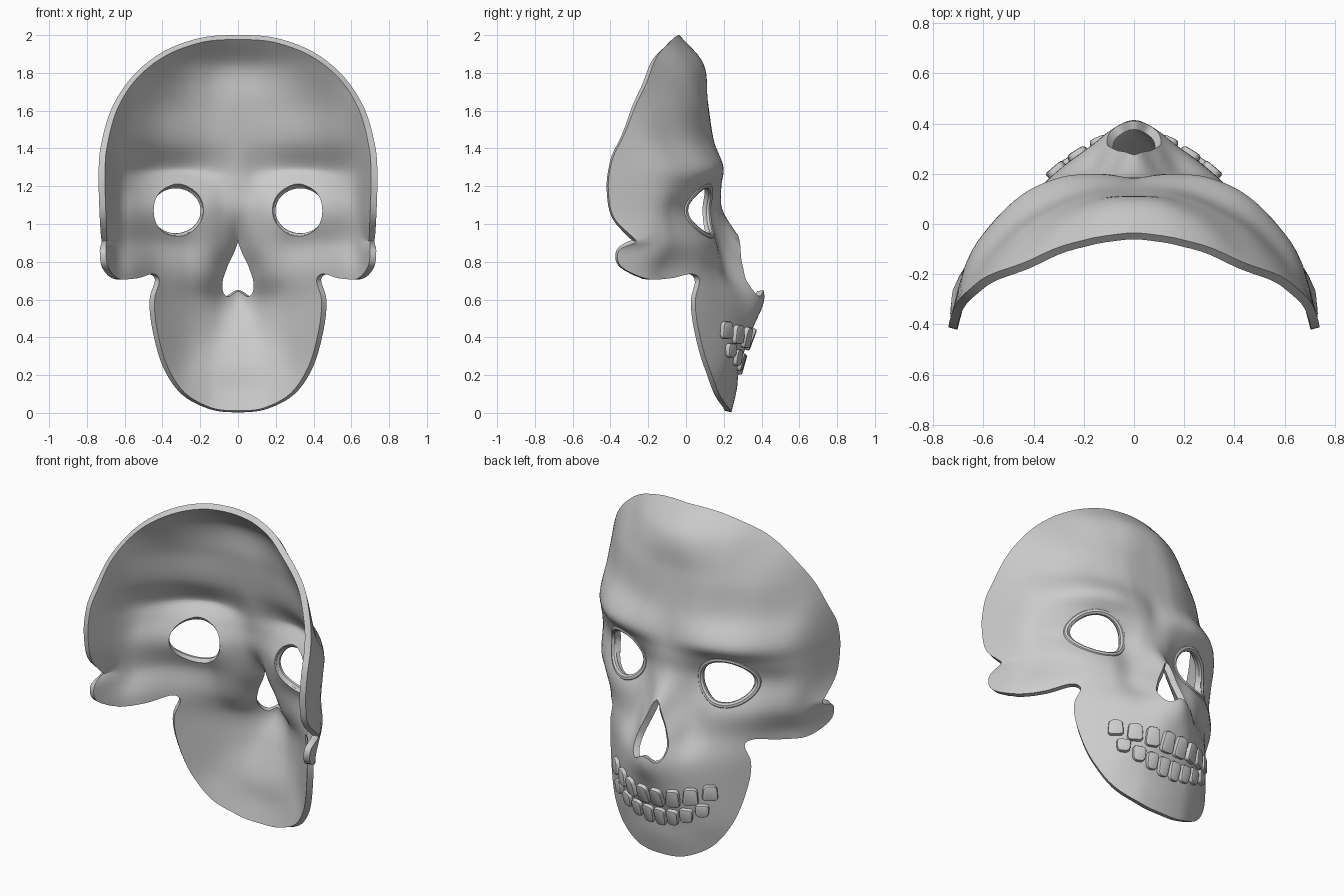
import bpy, bmesh, math
from mathutils import Vector, Matrix
from mathutils.geometry import delaunay_2d_cdt

if "Cube" in bpy.data.objects:
    bpy.data.objects.remove(bpy.data.objects["Cube"])


def hermite(xs, ys, t, flat_start=False):
    """Smooth interpolation through (xs, ys)."""
    t = max(xs[0], min(xs[-1], t))
    n = len(xs)
    i = max(k for k in range(n - 1) if xs[k] <= t)

    def slope(k):
        if k == 0 and flat_start:
            return 0.0
        a, b = max(k - 1, 0), min(k + 1, n - 1)
        return (ys[b] - ys[a]) / (xs[b] - xs[a])
    h = xs[i + 1] - xs[i]
    s = (t - xs[i]) / h
    return ((2*s**3 - 3*s**2 + 1) * ys[i] + (s**3 - 2*s**2 + s) * h * slope(i)
            + (3*s**2 - 2*s**3) * ys[i + 1] + (s**3 - s**2) * h * slope(i + 1))


# Relief of the face: depth y at a few heights z and distances |x|
COLS = [0, .09, .17, .30, .45, .58, .67, .74]
ROWS = [
    (0.00, (.24, .235, .22, .155, .06, -.05, -.13, -.2)),
    (0.12, (.268, .262, .245, .18, .065, -.05, -.14, -.22)),
    (0.25, (.285, .28, .265, .205, .07, -.06, -.16, -.25)),
    (0.45, (.355, .345, .305, .215, .07, -.08, -.2, -.3)),
    (0.61, (.415, .375, .305, .21, .07, -.1, -.22, -.36)),
    (0.75, (.37, .31, .22, .17, .06, -.11, -.22, -.39)),
    (0.90, (.30, .22, .17, .155, .08, -.045, -.165, -.39)),
    (1.07, (.195, .175, .13, .085, .02, -.075, -.175, -.42)),
    (1.19, (.185, .185, .165, .12, .06, -.04, -.165, -.42)),
    (1.29, (.18, .195, .20, .185, .115, -.015, -.16, -.41)),
    (1.45, (.145, .145, .14, .10, .02, -.105, -.22, -.395)),
    (1.65, (.115, .115, .105, .06, -.035, -.165, -.285, -.40)),
    (1.85, (.092, .085, .06, -.01, -.14, -.25, -.33, -.42)),
    (2.00, (-.035, -.045, -.065, -.13, -.25, -.36, -.44, -.5)),
]
ZS = [r[0] for r in ROWS]


def depth(x, z):
    x = abs(x)
    y = hermite(ZS, [hermite(COLS, r[1], x, True) for r in ROWS], z)
    width = .075 if z > .91 else .035
    notch = math.exp(-((z - .91) / width) ** 2) * max(0, min(1, (x - .675) / .045))
    return y + .065 * notch


def smooth_loop(pts, n):
    """Closed smooth curve through the points."""
    out, m = [], len(pts)
    for i in range(m):
        a, b, c, d = (Vector(pts[(i + k) % m]) for k in (-1, 0, 1, 2))
        for j in range(n):
            t = j / n
            out.append(.5 * (2*b + (c - a)*t + (2*a - 5*b + 4*c - d)*t*t
                             + (3*b - 3*c + d - a)*t**3))
    return out


def mirrored(half):
    return half + [(-x, z) for x, z in reversed(half) if x > 0]


def inside(p, poly):
    r = False
    for a, b in zip(poly, poly[1:] + poly[:1]):
        if (a.y > p.y) != (b.y > p.y) and p.x < (b.x - a.x) * (p.y - a.y) / (b.y - a.y) + a.x:
            r = not r
    return r


def link(name, mesh):
    ob = bpy.data.objects.new(name, mesh)
    bpy.context.collection.objects.link(ob)
    return ob


# Front outlines of mask, eye holes and nose hole
outline = smooth_loop(mirrored([
    (0, 2), (.2, 1.985), (.4, 1.91), (.56, 1.78), (.67, 1.61), (.725, 1.42), (.738, 1.28),
    (.735, 1.1), (.727, .95), (.722, .905), (.732, .86), (.72, .77), (.66, .71), (.56, .712),
    (.48, .735), (.44, .705), (.468, .6), (.455, .45), (.40, .25), (.3, .1), (.15, .02),
    (0, .003)]), 5)
nose = smooth_loop(mirrored([
    (0, .94), (.048, .855), (.088, .765), (.108, .70), (.098, .64), (.065, .618),
    (.03, .64), (0, .65)]), 3)


def eye_loop(side, grow=0):
    return [Vector((side * (.33 + (.135 + grow) * math.cos(a)),
                    1.07 + (.122 + grow) * math.sin(a)))
            for a in (2 * math.pi * k / 40 for k in range(40))]


loops = [outline, nose, eye_loop(1), eye_loop(-1)]

# Mask shell: fill the outline, lift it to the relief, give it thickness
pts, edges = [], []
for lp in loops:
    s = len(pts)
    pts += lp
    edges += [(s + i, s + (i + 1) % len(lp)) for i in range(len(lp))]
border = list(pts)
STEP = .024
for i in range(-31, 32):
    for j in range(1, 84):
        p = Vector((i * STEP, j * STEP))
        if inside(p, outline) and not any(inside(p, h) for h in loops[1:]) \
                and min((p - b).length_squared for b in border) > .014 ** 2:
            pts.append(p)
verts, _, faces = delaunay_2d_cdt(pts, edges, [], 0, 1e-5)[:3]
keep = []
for f in faces:
    c = sum((verts[i] for i in f), Vector((0, 0))) / len(f)
    if inside(c, outline) and not any(inside(c, h) for h in loops[1:]):
        keep.append(list(reversed(f)))
me = bpy.data.meshes.new("mask_shell")
me.from_pydata([(v.x, depth(v.x, v.y), v.y) for v in verts], [], keep)
bm = bmesh.new()
bm.from_mesh(me)
bmesh.ops.delete(bm, geom=[v for v in bm.verts if not v.link_faces], context='VERTS')
bm.to_mesh(me)
bm.free()
mask = link("mask_shell", me)
sol = mask.modifiers.new("thickness", 'SOLIDIFY')
sol.thickness = .035
sol.offset = -1


# Raised rims round the eye sockets
def rim(name, loop, r):
    cu = bpy.data.curves.new(name, 'CURVE')
    cu.dimensions = '3D'
    cu.bevel_depth = r
    cu.bevel_resolution = 2
    sp = cu.splines.new('POLY')
    sp.points.add(len(loop) - 1)
    for q, p in zip(sp.points, loop):
        q.co = (p.x, depth(p.x, p.y) - .01, p.y, 1)
    sp.use_cyclic_u = True
    link(name, cu)


rim("eye_rim_right", eye_loop(1, .014), .018)
rim("eye_rim_left", eye_loop(-1, .014), .018)


# Teeth: rounded blocks lying on the jaw surface
def tooth(name, x, z, w, h):
    e = .02
    tx = Vector((2*e, depth(x + e, z) - depth(x - e, z), 0)).normalized()
    tz = Vector((0, depth(x, z + e) - depth(x, z - e), 2*e)).normalized()
    n = tz.cross(tx).normalized()
    tz = tx.cross(n)
    bm = bmesh.new()
    bmesh.ops.create_cube(bm, size=1)
    bmesh.ops.scale(bm, vec=(w, .045, h), verts=bm.verts)
    for v in bm.verts:
        if v.co.z * (1 if z < .36 else -1) < 0:
            v.co.x *= .82
    bmesh.ops.bevel(bm, geom=[ed for ed in bm.edges
                              if abs((ed.verts[0].co - ed.verts[1].co).y) > .01],
                    offset=.022, segments=3, affect='EDGES', profile=.5)
    front = [ed for ed in bm.edges if all(v.co.y > .02 for v in ed.verts)]
    bmesh.ops.bevel(bm, geom=front, offset=.008, segments=2, affect='EDGES', profile=.5)
    rot = Matrix((tx, n, tz)).transposed().to_4x4()
    bm.transform(Matrix.Translation(Vector((x, depth(x, z), z)) + n * .001) @ rot)
    bmesh.ops.recalc_face_normals(bm, faces=bm.faces)
    m = bpy.data.meshes.new(name)
    bm.to_mesh(m)
    bm.free()
    link(name, m)


for side in (1, -1):
    tag = "right" if side > 0 else "left"
    for k, x in enumerate((.044, .134, .22, .306)):
        w = .082 * (1, 1, 1.1, 1.1)[k]
        tooth(f"upper_tooth_{tag}_{k}", side * x, .392 + .5 * x * x, w, .12 - .01 * k)
    for k, x in enumerate((.038, .114, .19, .27)):
        w = .072 * (1, 1, 1.1, 1.15)[k]
        tooth(f"lower_tooth_{tag}_{k}", side * x, .258 + 1.0 * x * x, w, .11 - .012 * k)

# Turn everything into meshes, then smooth shading with crisp edges
bpy.ops.object.select_all(action='SELECT')
bpy.context.view_layer.objects.active = mask
bpy.ops.object.convert(target='MESH')
bpy.ops.object.shade_smooth_by_angle(angle=math.radians(40))
